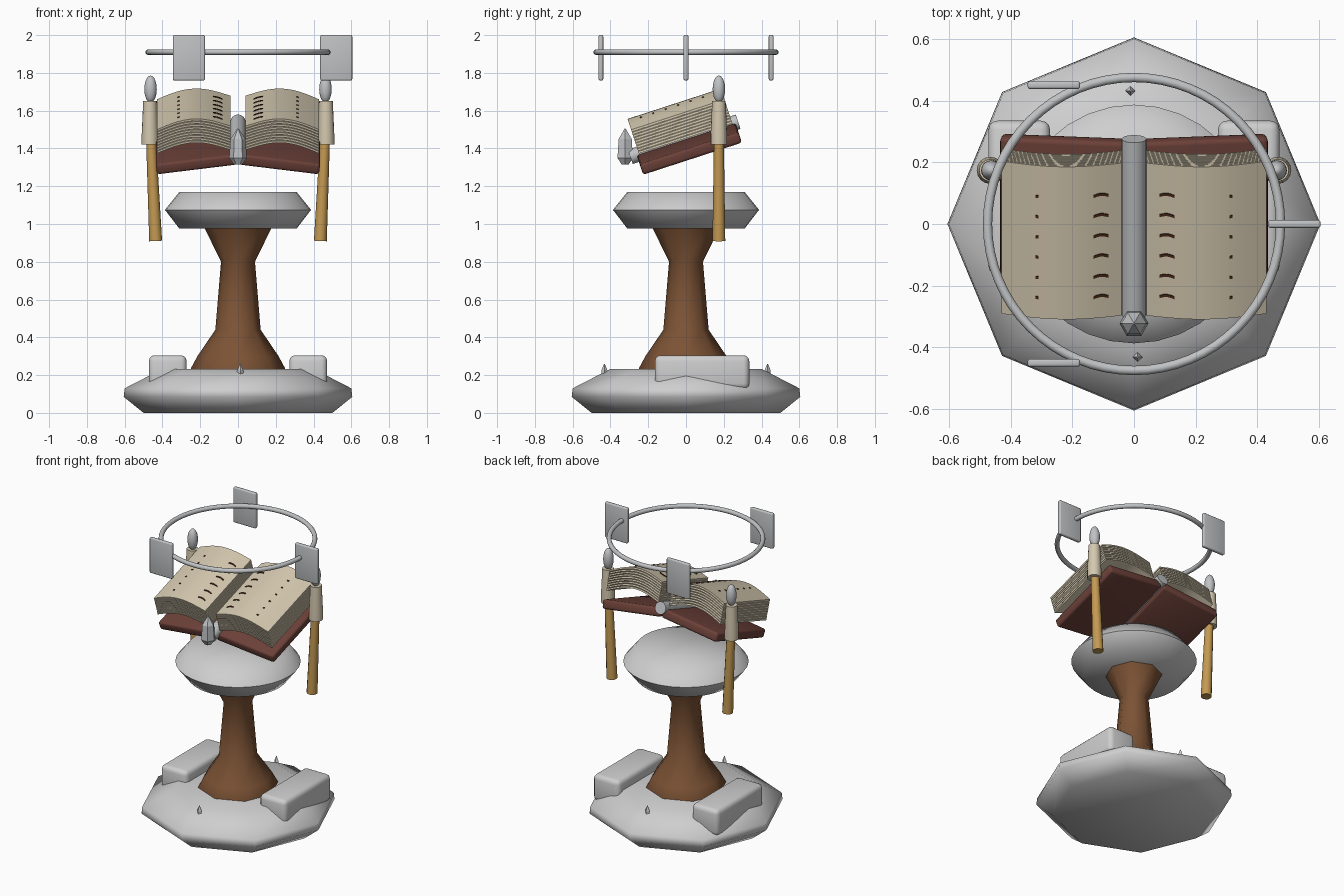
import bpy, bmesh, math
from mathutils import Matrix, Vector

if "Cube" in bpy.data.objects:
    bpy.data.objects.remove(bpy.data.objects["Cube"], do_unlink=True)


def material(name, r, g, b):
    m = bpy.data.materials.new(name)
    m.use_nodes = True
    m.diffuse_color = (r, g, b, 1)
    m.node_tree.nodes["Principled BSDF"].inputs["Base Color"].default_value = (r, g, b, 1)
    return m


STONE = material("pale stone", 0.62, 0.62, 0.62)
SILVER = material("silver grey", 0.53, 0.54, 0.55)
WOOD = material("brown wood", 0.2, 0.085, 0.035)
BRASS = material("golden wood", 0.55, 0.32, 0.085)
LEATHER = material("red leather", 0.15, 0.052, 0.04)
PAPER = material("cream paper", 0.66, 0.58, 0.43)
INK = material("dark ink", 0.06, 0.02, 0.01)

# Slanted frame that carries the open book
BOOK = Matrix.Translation((0, 0, 1.42)) @ Matrix.Rotation(math.radians(18), 4, "X")


def finish(name, bm, mat, matrix=Matrix(), smooth=None):
    bmesh.ops.recalc_face_normals(bm, faces=bm.faces)
    mesh = bpy.data.meshes.new(name)
    bm.to_mesh(mesh)
    bm.free()
    mesh.materials.append(mat)
    obj = bpy.data.objects.new(name, mesh)
    bpy.context.collection.objects.link(obj)
    obj.matrix_world = matrix
    if smooth:
        bpy.ops.object.select_all(action="DESELECT")
        obj.select_set(True)
        bpy.context.view_layer.objects.active = obj
        bpy.ops.object.shade_smooth_by_angle(angle=math.radians(smooth))
    return obj


def lathe(name, profile, sides, mat, matrix=Matrix(), smooth=None):
    """Closed solid of revolution from (radius, height) pairs."""
    bm = bmesh.new()
    rings = []
    for r, z in profile:
        angles = [math.tau * i / sides for i in range(sides)]
        rings.append([bm.verts.new((r * math.cos(a), r * math.sin(a), z)) for a in angles])
    for low, high in zip(rings, rings[1:]):
        for i in range(sides):
            j = (i + 1) % sides
            bm.faces.new((low[i], low[j], high[j], high[i]))
    bm.faces.new(rings[0])
    bm.faces.new(rings[-1])
    return finish(name, bm, mat, matrix, smooth)


def block(name, size, centre, mat, bevel, matrix=Matrix()):
    bm = bmesh.new()
    bmesh.ops.create_cube(bm, size=1, matrix=Matrix.Diagonal((*size, 1)))
    bmesh.ops.bevel(bm, geom=bm.edges[:], offset=bevel, segments=3, profile=0.5, affect="EDGES")
    return finish(name, bm, mat, matrix @ Matrix.Translation(centre), 40)


def ribbon(bm, top_line, thickness, y0, y1, bow=0.0):
    """Solid strip following (x, z) points, extended from y0 to y1."""
    rows = []
    last = len(top_line) - 1
    for i, (x, z) in enumerate(top_line):
        b = bow * math.sin(math.pi * i / last)
        rows.append([bm.verts.new((x, y + b, h)) for y, h in
                     ((y0, z - thickness), (y1, z - thickness), (y1, z), (y0, z))])
    for a, b in zip(rows, rows[1:]):
        for k in range(4):
            n = (k + 1) % 4
            bm.faces.new((a[k], a[n], b[n], b[k]))
    bm.faces.new(rows[0])
    bm.faces.new(rows[-1])


# Pedestal
lathe("stone_base", [(0.5, 0), (0.605, 0.085), (0.6, 0.13), (0.4, 0.233)], 8, STONE, smooth=60)
lathe("wooden_column", [(0.25, 0.2), (0.25, 0.235), (0.215, 0.3), (0.12, 0.44), (0.09, 0.8),
                        (0.18, 0.985)], 8, WOOD, smooth=60)
lathe("stone_capital", [(0.31, 0.975), (0.387, 1.075), (0.31, 1.17)], 32, STONE, smooth=60)

# Small spikes on the base
for side, label in ((-1, "front"), (1, "back")):
    lathe(label + "_spike", [(0.016, 0.17), (0.016, 0.225), (0.003, 0.258)], 4, STONE,
          Matrix.Translation((-0.012 * side, 0.432 * side, 0)))

# Floating ring with three upright tablets
bpy.ops.mesh.primitive_torus_add(major_segments=64, minor_segments=12, major_radius=0.475,
                                 minor_radius=0.015, location=(0, 0, 1.91))
ring = bpy.context.object
ring.name = "floating_ring"
ring.data.materials.append(SILVER)
bpy.ops.object.shade_smooth_by_angle(angle=math.radians(60))
for i in range(3):
    a = math.tau * i / 3
    block(f"tablet_{i + 1}", (0.17, 0.025, 0.24),
          (0.52 * math.cos(a), 0.52 * math.sin(a), 1.88), SILVER, 0.008)

# Book spine and hanging crystal
lathe("book_spine", [(0.04, -0.3), (0.04, 0.3)], 24, SILVER,
      BOOK @ Matrix.Translation((0, 0, 0.03)) @ Matrix.Rotation(-math.pi / 2, 4, "X"), 40)
lathe("crystal", [(0.022, 1.315), (0.047, 1.35), (0.04, 1.45), (0.003, 1.505)], 6, SILVER,
      Matrix.Translation((0, -0.322, 0)))


def page_height(x):
    t = (x - 0.04) / 0.39
    return 0.185 - 0.02 * t + 0.05 * math.sin(math.pi * t)


for s, label in ((1, "left"), (-1, "right")):
    # Kerb block on the base
    block(label + "_kerb", (0.2, 0.5, 0.18), (0.372 * s, 0.085, 0.215), STONE, 0.03)

    # Cover board, drooping away from the spine
    droop = BOOK @ Matrix.Translation((0, 0.01, 0.002)) @ Matrix.Rotation(math.radians(7.3) * s, 4, "Y")
    block(label + "_cover", (0.425, 0.55, 0.06), (0.223 * s, 0, 0), LEATHER, 0.015, droop)

    # Stack of curved sheets
    xs = [0.04 + 0.39 * i / 16 for i in range(17)]
    bm = bmesh.new()
    for k in range(9):
        line = [(s * x, page_height(x) - 0.0152 * k) for x in xs]
        ribbon(bm, line, 0.0115, -0.252, 0.268)
    finish(label + "_pages", bm, PAPER, BOOK, 35)

    # Written marks: a short arched stroke and a dot on each line
    bm = bmesh.new()
    for k in range(6):
        for x0, x1, w, bow in ((0.083, 0.132, 0.009, 0.006), (0.31, 0.32, 0.009, 0)):
            pts = [x0 + (x1 - x0) * i / 4 for i in range(5)]
            y = 0.163 - 0.069 * k
            ribbon(bm, [(s * x, page_height(x) + 0.004) for x in pts], 0.007, y - w / 2, y + w / 2, bow)
    finish(label + "_writing", bm, INK, BOOK)

    # Torch: leaning handle, cream sleeve and oval tip
    lean = Matrix.Translation((0.436 * s, 0.174, 0.91)) @ Matrix.Rotation(math.radians(2.6) * s, 4, "Y")
    lathe(label + "_torch_handle", [(0.034, 0), (0.026, 0.55)], 12, BRASS, lean, 40)
    lathe(label + "_torch_sleeve", [(0.044, 1.42), (0.044, 1.47), (0.036, 1.65)], 16, PAPER,
          Matrix.Translation((0.466 * s, 0.174, 0)), 40)
    bm = bmesh.new()
    bmesh.ops.create_uvsphere(bm, u_segments=16, v_segments=10, radius=1,
                              matrix=Matrix.Diagonal((0.033, 0.033, 0.072, 1)))
    finish(label + "_torch_tip", bm, SILVER, Matrix.Translation((0.463 * s, 0.174, 1.714)), 60)
